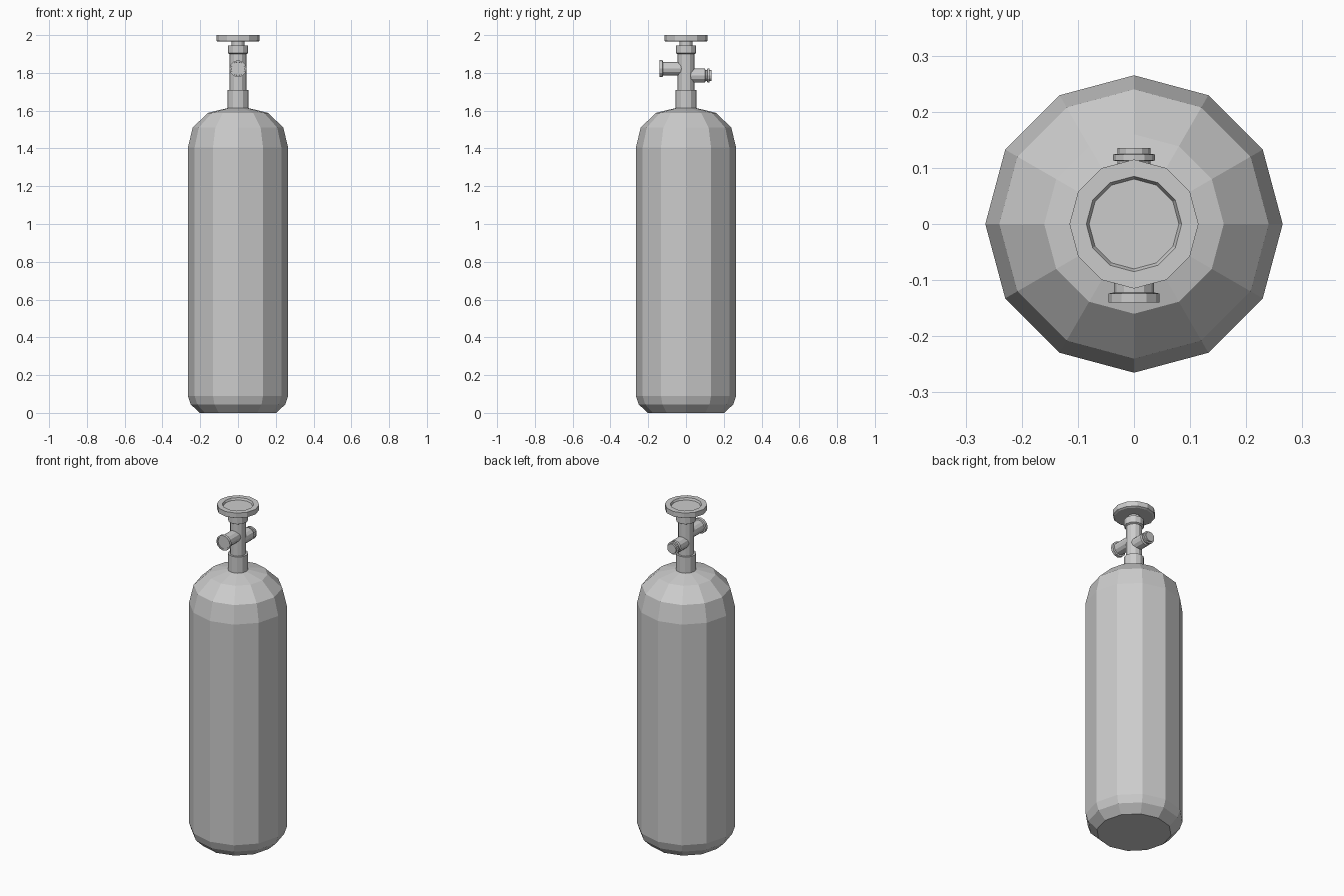
import bpy, bmesh
from math import cos, sin, pi

if "Cube" in bpy.data.objects:
    bpy.data.objects.remove(bpy.data.objects["Cube"])


def lathe(name, profile, axis="z", height=0.0, sides=12):
    """Revolve (radius, position) points; axis 'z' is upright, 'y' lies at given height."""
    bm = bmesh.new()
    rings = []
    for r, p in profile:
        ring = []
        for i in range(sides):
            a = 2 * pi * i / sides
            u, v = r * cos(a), r * sin(a)
            ring.append(bm.verts.new((u, v, p) if axis == "z" else (u, p, height + v)))
        rings.append(ring)
    for lo, hi in zip(rings, rings[1:]):
        for i in range(sides):
            j = (i + 1) % sides
            bm.faces.new((lo[i], lo[j], hi[j], hi[i]))
    bm.faces.new(rings[0])
    bm.faces.new(rings[-1])
    bmesh.ops.recalc_face_normals(bm, faces=bm.faces)
    mesh = bpy.data.meshes.new(name)
    bm.to_mesh(mesh)
    bm.free()
    obj = bpy.data.objects.new(name, mesh)
    bpy.context.collection.objects.link(obj)
    return obj


# Tank body with rounded base and shoulder
lathe("tank_body", [(0.203, 0), (0.25, 0.045), (0.265, 0.09), (0.265, 1.405),
                    (0.24, 1.51), (0.16, 1.588), (0.05, 1.615)])

# Valve stem: base collar, shaft, top collar and spindle
lathe("valve_stem", [(0.055, 1.605), (0.055, 1.71), (0.044, 1.71), (0.044, 1.90),
                     (0.054, 1.905), (0.054, 1.945), (0.035, 1.945), (0.035, 1.97)])

# Hand wheel with a recessed top
lathe("hand_wheel", [(0.105, 1.965), (0.115, 1.97), (0.115, 2.0),
                     (0.085, 2.0), (0.08, 1.988)])

# Front outlet with flange
lathe("front_outlet", [(0.036, 0), (0.036, -0.122), (0.045, -0.124), (0.045, -0.14),
                       (0.037, -0.14), (0.036, -0.136)], "y", 1.822)

# Rear outlet with groove, lip and tip
lathe("rear_outlet", [(0.037, 0), (0.037, 0.10), (0.029, 0.104), (0.029, 0.112),
                      (0.037, 0.113), (0.037, 0.124), (0.029, 0.125), (0.029, 0.135)],
      "y", 1.785)
